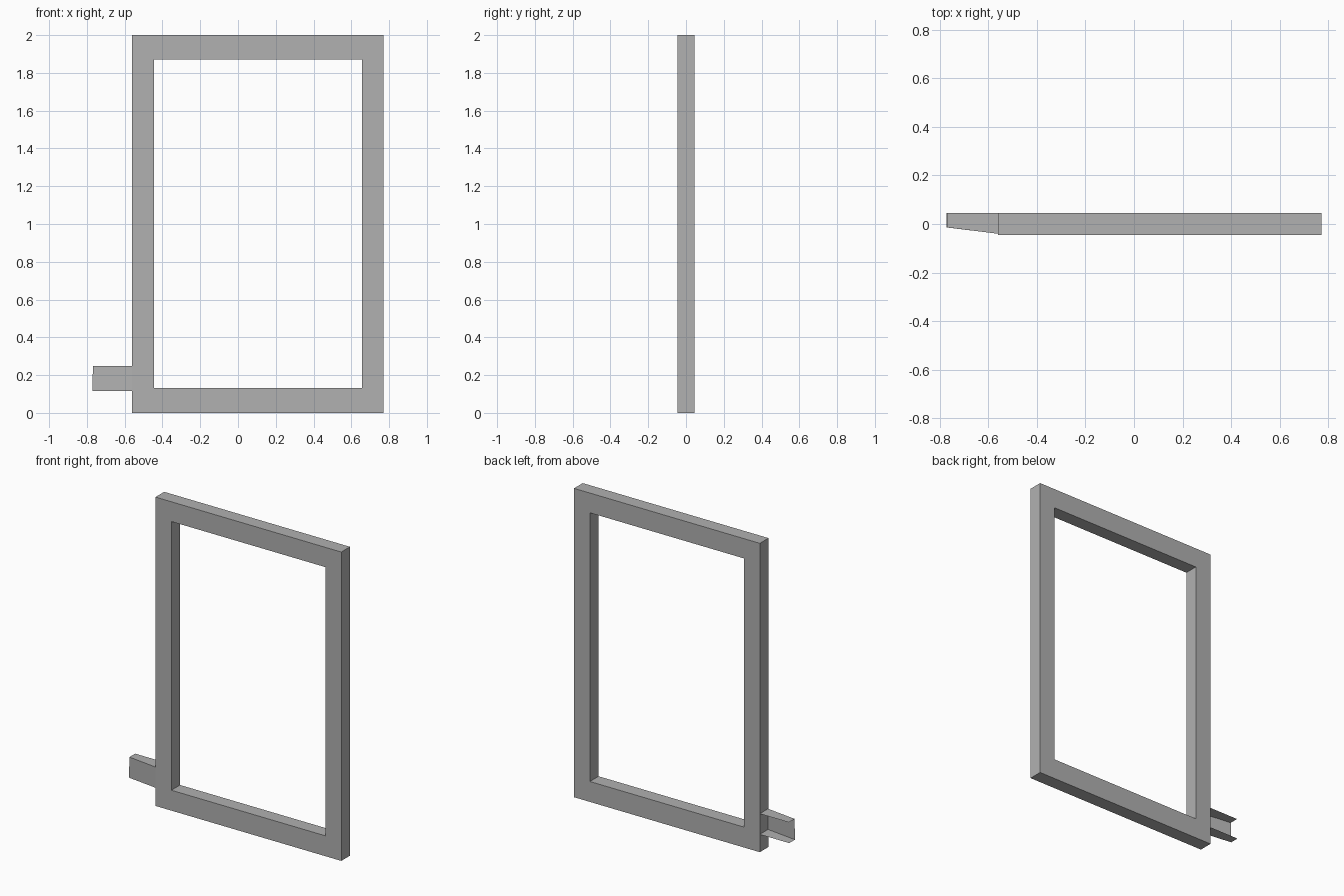
import bpy
import bmesh

if "Cube" in bpy.data.objects:
    bpy.data.objects.remove(bpy.data.objects["Cube"])


def rect(x0, x1, z0, z1):
    return [(x0, z0), (x1, z0), (x1, z1), (x0, z1)]


dark_grey = bpy.data.materials.new("dark_grey")
dark_grey.diffuse_color = (0.44, 0.44, 0.44, 1)
dark_grey.use_nodes = True
dark_grey.node_tree.nodes["Principled BSDF"].inputs["Base Color"].default_value = dark_grey.diffuse_color


def make_object(name, bm):
    mesh = bpy.data.meshes.new(name)
    bm.to_mesh(mesh)
    bm.free()
    mesh.materials.append(dark_grey)
    obj = bpy.data.objects.new(name, mesh)
    bpy.context.collection.objects.link(obj)
    return obj


HALF_DEPTH = 0.0445

# Rectangular frame: flat ring between two outlines, extruded through its depth
bm = bmesh.new()
outer, inner = [
    [bm.verts.new((x, -HALF_DEPTH, z)) for x, z in loop]
    for loop in (rect(-0.56, 0.771, 0, 2), rect(-0.446, 0.657, 0.132, 1.872))
]
ring = []
for i in range(4):
    j = (i + 1) % 4
    ring.append(bm.faces.new((outer[i], outer[j], inner[j], inner[i])))
back = bmesh.ops.extrude_face_region(bm, geom=ring, use_keep_orig=True)
bmesh.ops.translate(bm, vec=(0, 2 * HALF_DEPTH, 0),
                    verts=[g for g in back["geom"] if isinstance(g, bmesh.types.BMVert)])
bmesh.ops.recalc_face_normals(bm, faces=bm.faces)
make_object("frame", bm)

# Side bracket: thin open channel, its front web tapering towards the free end
bm = bmesh.new()
sections = []
for x_low, x_high, y_web in ((-0.771, -0.768, -0.014), (-0.56, -0.56, -0.040)):
    profile = [(x_high, HALF_DEPTH, 0.249), (x_high, y_web, 0.249),
               (x_low, y_web, 0.115), (x_low, HALF_DEPTH, 0.115)]
    sections.append([bm.verts.new(p) for p in profile])
end, root = sections
for i in range(3):
    bm.faces.new((end[i], end[i + 1], root[i + 1], root[i]))
make_object("side_bracket", bm)
